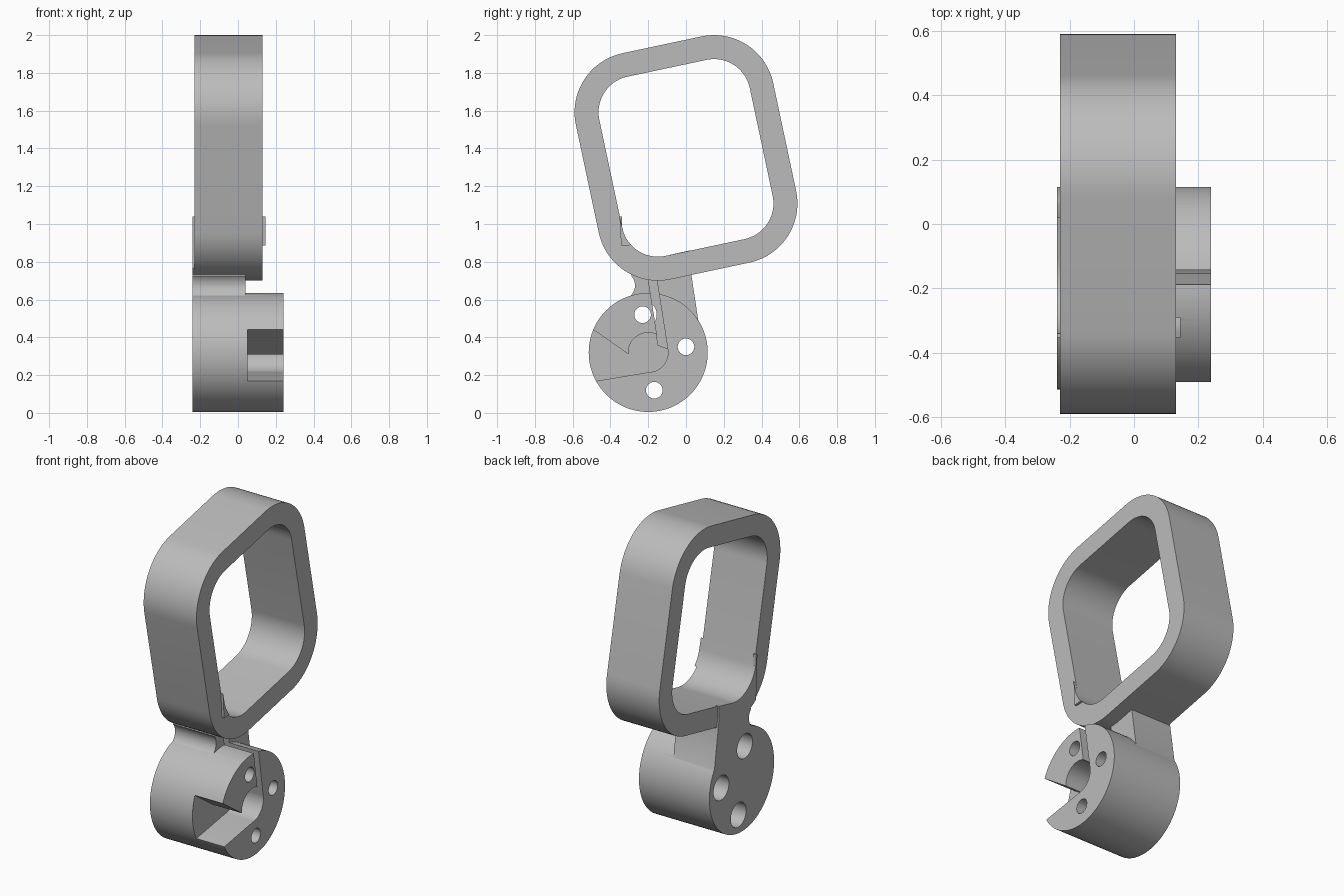
import bpy, bmesh, math

cube = bpy.data.objects.get("Cube")
if cube:
    bpy.data.objects.remove(cube, do_unlink=True)

grey = bpy.data.materials.new("plain_grey")
grey.use_nodes = True
colour = (0.5, 0.5, 0.5, 1)
grey.diffuse_color = colour
grey.node_tree.nodes["Principled BSDF"].inputs["Base Color"].default_value = colour


def prism(name, points, x0, x1):
    """Extrude a (y, z) outline along x."""
    bm = bmesh.new()
    face = bm.faces.new([bm.verts.new((x0, y, z)) for y, z in points])
    out = bmesh.ops.extrude_face_region(bm, geom=[face])
    verts = [v for v in out["geom"] if isinstance(v, bmesh.types.BMVert)]
    bmesh.ops.translate(bm, verts=verts, vec=(x1 - x0, 0, 0))
    bmesh.ops.recalc_face_normals(bm, faces=bm.faces)
    mesh = bpy.data.meshes.new(name)
    bm.to_mesh(mesh)
    bm.free()
    mesh.materials.append(grey)
    obj = bpy.data.objects.new(name, mesh)
    bpy.context.collection.objects.link(obj)
    return obj


def arc(centre, radius, start, end, steps):
    angles = [math.radians(start + (end - start) * i / steps) for i in range(steps + 1)]
    return [(centre[0] + radius * math.cos(a), centre[1] + radius * math.sin(a)) for a in angles]


def circle(centre, radius, sides=64):
    return arc(centre, radius, 0, 360, sides)[:-1]


def combine(target, other, operation):
    """Apply a boolean and discard the other object."""
    mod = target.modifiers.new("boolean", "BOOLEAN")
    mod.operation, mod.object, mod.solver = operation, other, "EXACT"
    bpy.context.view_layer.objects.active = target
    bpy.ops.object.modifier_apply(modifier=mod.name)
    bpy.data.objects.remove(other, do_unlink=True)


# Tilted ring with rounded corners
TILT, RING_Z = math.radians(12), 1.35
HALF_Y, HALF_Z = 0.214, 0.292
OUTER, INNER = 0.32, 0.193


def corner(sy, sz):
    y, z = sy * HALF_Y, sz * HALF_Z
    return (y * math.cos(TILT) - z * math.sin(TILT),
            RING_Z + y * math.sin(TILT) + z * math.cos(TILT))


def rounded(radius):
    points = []
    for i, (sy, sz) in enumerate([(1, 1), (-1, 1), (-1, -1), (1, -1)]):
        points += arc(corner(sy, sz), radius, 90 * i + 12, 90 * i + 102, 20)
    return points


ring = prism("rounded_ring", rounded(OUTER), -0.23, 0.13)
combine(ring, prism("ring_opening", rounded(INNER), -0.5, 0.5), "DIFFERENCE")

# Hub drum with a filleted neck
HUB = (-0.2, 0.32)
hub = prism("hub", circle(HUB, 0.315, 96), -0.24, 0.24)
fillet = arc((-0.345, 0.675), 0.075, -60, 42, 12)
neck = [(-0.2, 0.5), (-0.28, 0.56)] + fillet + [(-0.285, 0.745), (-0.2, 0.76), (0.02, 0.78),
                                                (0.03, 0.72), (0.065, 0.49)]
combine(hub, prism("neck", neck, -0.24, 0.04), "UNION")

# Centre bore, side notch and clamp slot
combine(hub, prism("bore", circle(HUB, 0.105), 0.05, 0.3), "DIFFERENCE")
notch = [(-0.2, 0.215), (-0.47, 0.17), (-0.6, 0.148), (-0.6, 0.517), (-0.49, 0.44),
         (-0.304, 0.31), (-0.22, 0.3)]
combine(hub, prism("notch", notch, 0.05, 0.3), "DIFFERENCE")
slot = [(-0.15, 0.36), (-0.097, 0.34), (-0.157, 0.72), (-0.205, 0.74), (-0.155, 0.42)]
combine(hub, prism("slot", slot, 0.0, 0.3), "DIFFERENCE")

# Stepped screw holes
for centre in [(0.0, 0.35), (-0.23, 0.52), (-0.168, 0.12)]:
    combine(hub, prism("screw_hole", circle(centre, 0.044, 40), -0.4, 0.4), "DIFFERENCE")
    combine(hub, prism("screw_head", circle(centre, 0.075, 40), -0.4, 0.1), "DIFFERENCE")

# Side plate joining the neck to the ring
low = corner(-1, -1)
plate_points = ([(-0.34, 1.04), (-0.352, 1.04)] + arc(low, OUTER - 0.002, 233, 282, 16)
                + [(0.02, 0.735), (0.02, 0.86)] + arc(low, INNER, 282, 192, 24))
plate = prism("side_plate", plate_points, -0.24, -0.22)

# Small wedge on the opposite face of the ring
wedge_points = [(-0.352, 1.04), (-0.343, 0.885), (-0.29, 0.888)] + arc(low, INNER, 222, 192, 10)
wedge = prism("ring_wedge", wedge_points, 0.11, 0.145)

# Smooth curves with sharp edges kept
bpy.ops.object.select_all(action="DESELECT")
for obj in (ring, hub, plate, wedge):
    obj.select_set(True)
bpy.context.view_layer.objects.active = hub
bpy.ops.object.shade_smooth_by_angle(angle=math.radians(30))
